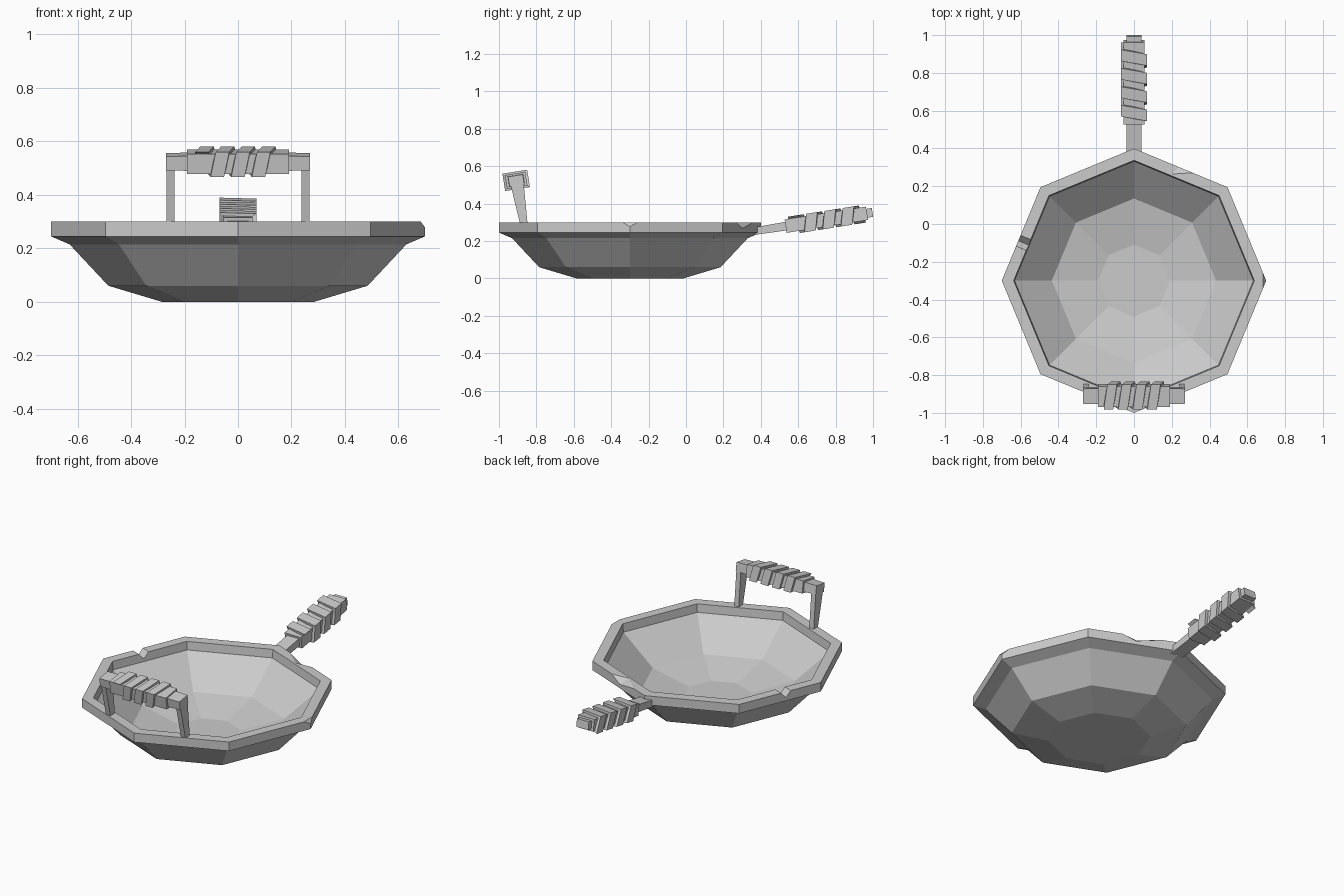
import bpy, bmesh, math
from mathutils import Matrix, Vector

if "Cube" in bpy.data.objects:
    bpy.data.objects.remove(bpy.data.objects["Cube"])

TILT = Matrix.Rotation(math.radians(9), 4, 'X')


def finish(name, bm):
    bmesh.ops.recalc_face_normals(bm, faces=bm.faces)
    me = bpy.data.meshes.new(name)
    bm.to_mesh(me)
    bm.free()
    ob = bpy.data.objects.new(name, me)
    bpy.context.collection.objects.link(ob)
    return ob


def loft(name, rings, closed=False, m=Matrix()):
    """Skin equal-length rings; cap the ends, or join last ring to first."""
    bm = bmesh.new()
    vs = [[bm.verts.new(m @ Vector(p)) for p in r] for r in rings]
    n = len(vs[0])
    for a, b in zip(vs, vs[1:]):
        for i in range(n):
            j = (i + 1) % n
            bm.faces.new((a[i], a[j], b[j], b[i]))
    bm.faces.new(vs[0])
    bm.faces.new(vs[-1])
    return finish(name, bm)


def hull(name, pts):
    bm = bmesh.new()
    for p in pts:
        bm.verts.new(p)
    bmesh.ops.convex_hull(bm, input=bm.verts[:])
    return finish(name, bm)


def rect(s, a, b):
    return [(s, -a, -b), (s, a, -b), (s, a, b), (s, -a, b)]


def wrap(name, m, start, pitch, steps, width, a, b):
    """Square ribbon wound around the local x axis."""
    rings = []
    for i in range(steps + 1):
        sy, sz = [(-1, 1), (1, 1), (1, -1), (-1, -1)][i % 4]
        s, h = start + pitch * i / 4, width / 2
        o, n = (sy * a, sz * b), (sy * a * 0.6, sz * b * 0.6)
        rings.append([(s - h, *o), (s + h, *o), (s + h, *n), (s - h, *n)])
    return loft(name, rings, m=m)


# Octagonal pan: outside up, over the rim, down the inside
profile = [(0.285, 0), (0.485, 0.06), (0.63, 0.215), (0.70, 0.245), (0.70, 0.30),
           (0.637, 0.30), (0.632, 0.25), (0.435, 0.085), (0.19, 0.035)]
pan = loft("pan", [[(r * math.cos(k * math.pi / 4), r * math.sin(k * math.pi / 4) - 0.3, z)
                    for k in range(8)] for r, z in profile])

# Rim damage: back chip, right corner chip, left groove
back_chip = hull("back_chip_cutter", [
    (0.06, 0.39, 0.302), (0.20, 0.262, 0.302), (0.33, 0.27, 0.302), (0.26, 0.33, 0.245),
    (0.06, 0.39, 0.4), (0.20, 0.262, 0.4), (0.33, 0.27, 0.4), (0.35, 0.45, 0.245), (0.35, 0.45, 0.4)])
corner_chip = hull("corner_chip_cutter", [
    (0.682, -0.36, 0.302), (0.682, -0.24, 0.302), (0.72, -0.36, 0.25), (0.72, -0.24, 0.25),
    (0.72, -0.36, 0.35), (0.72, -0.24, 0.35)])
across, along = Vector((-0.92, 0.39, 0)), Vector((0.39, 0.92, 0))
mid = Vector((-0.585, -0.1, 0))
groove = hull("groove_cutter", [
    mid + across * d + along * s + Vector((0, 0, z))
    for d in (-0.06, 0.08) for s, z in ((-0.04, 0.31), (0.04, 0.31), (0, 0.265))])
bpy.context.view_layer.objects.active = pan
for cutter in (back_chip, corner_chip, groove):
    mod = pan.modifiers.new("cut", 'BOOLEAN')
    mod.operation, mod.solver, mod.object = 'DIFFERENCE', 'EXACT', cutter
    bpy.ops.object.modifier_apply(modifier=mod.name)
    bpy.data.objects.remove(cutter)

# Long rear handle: arm, stepped grip core, end cap
rear = Matrix.Translation((0, 0.36, 0.252)) @ TILT @ Matrix.Rotation(math.pi / 2, 4, 'Z')
loft("rear_handle", [rect(0, 0.04, 0.02), rect(0.175, 0.04, 0.023), rect(0.175, 0.055, 0.036),
                     rect(0.615, 0.055, 0.036), rect(0.615, 0.04, 0.024), rect(0.645, 0.04, 0.024)], m=rear)
wrap("rear_wrap", rear, 0.225, 0.099, 14, 0.06, 0.07, 0.048)

# Front carrying handle: bar with core, wrap and leaning posts
front = Matrix.Translation((0, -0.908, 0.524)) @ TILT
loft("front_bar", [rect(-0.27, 0.04, 0.026), rect(-0.19, 0.042, 0.028), rect(-0.19, 0.055, 0.037),
                   rect(0.19, 0.055, 0.037), rect(0.19, 0.042, 0.028), rect(0.27, 0.04, 0.026)], m=front)
wrap("front_wrap", front, -0.135, 0.077, 14, 0.05, 0.067, 0.047)
for side, name in ((-1, "left_post"), (1, "right_post")):
    hull(name, [(side * x, y, z) for x in (0.238, 0.268)
                for y, z in ((-0.882, 0.27), (-0.845, 0.27), (-0.945, 0.53), (-0.87, 0.53))])
